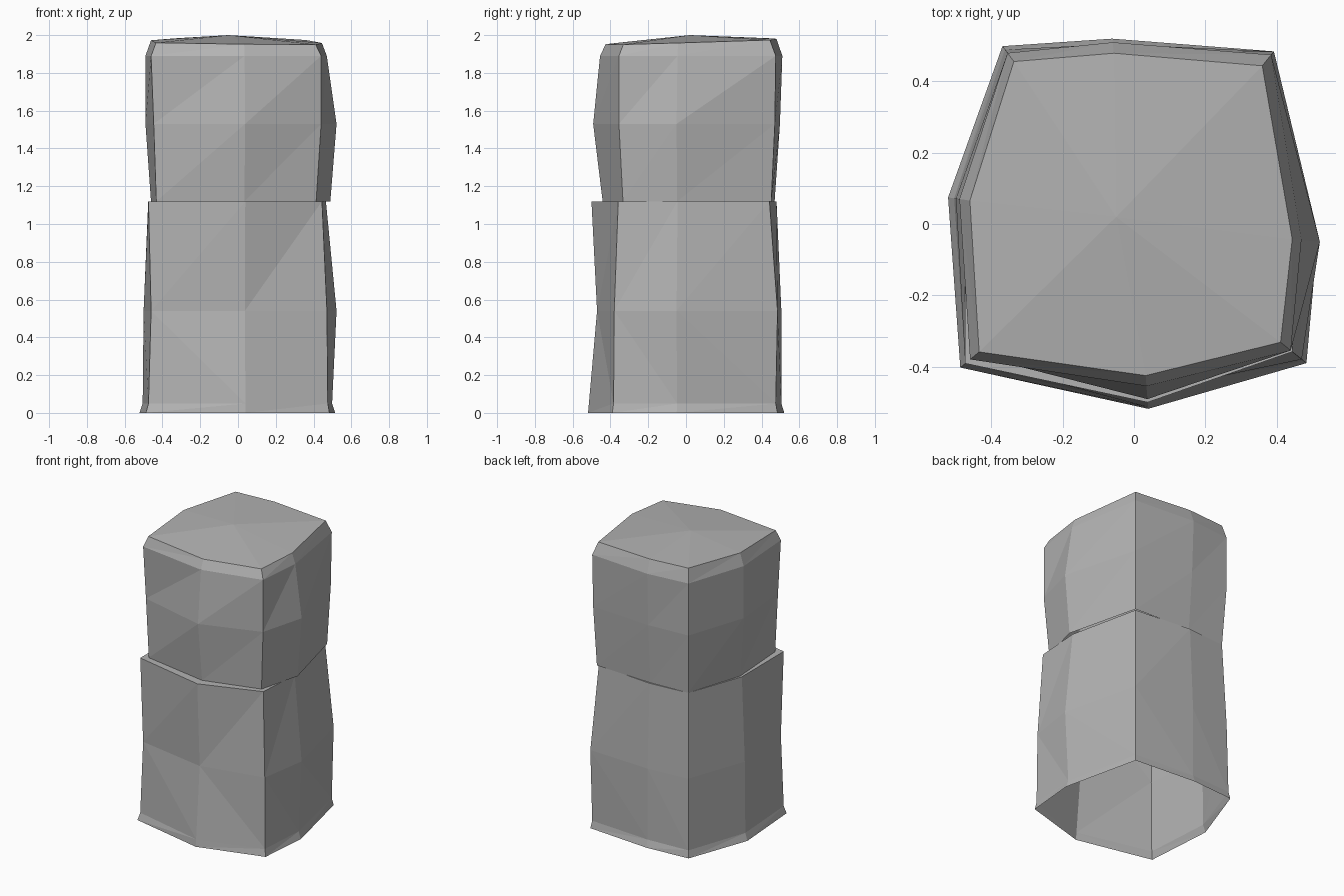
import bpy
import bmesh
from mathutils import Vector

cube = bpy.data.objects.get("Cube")
if cube:
    bpy.data.objects.remove(cube, do_unlink=True)

# Single stone colour
stone = bpy.data.materials.new("stone_grey")
stone.use_nodes = True
grey = (0.45, 0.45, 0.45, 1)
stone.diffuse_color = grey
stone.node_tree.nodes["Principled BSDF"].inputs["Base Color"].default_value = grey

# Shared plan outline, counter-clockwise from the front right corner
OUTLINE = [Vector(p) for p in (
    (-.46, -.38), (.035, -.455), (.44, -.355), (.47, -.045),
    (.385, .475), (-.06, .51), (-.355, .48), (-.49, .07))]


def add_ring(bm, height, scales, tilt=(0, 0)):
    """One course of vertices: the outline pushed in or out at each point."""
    ring = []
    for point, scale in zip(OUTLINE, scales):
        x, y = point * scale
        ring.append(bm.verts.new((x, y, height + tilt[0] * x + tilt[1] * y)))
    return ring


def add_band(bm, lower, upper, rising):
    """Triangulated strip between two courses, with a chosen diagonal."""
    count = len(lower)
    for i in range(count):
        j = (i + 1) % count
        a, b, c, d = lower[i], lower[j], upper[j], upper[i]
        faces = ((a, b, c), (a, c, d)) if rising else ((a, b, d), (b, c, d))
        for face in faces:
            bm.faces.new(face)


def stone_block(name, courses, peak, tilt=(0, 0)):
    """Rough-hewn block, open below; courses are (height, rising, scales)."""
    bm = bmesh.new()
    previous = None
    for index, (height, rising, scales) in enumerate(courses):
        last = index == len(courses) - 1
        ring = add_ring(bm, height, scales, tilt if last else (0, 0))
        if previous:
            add_band(bm, previous, ring, rising)
        previous = ring
    # Top cap fans out from its peak
    centre = bm.verts.new(peak)
    for i, vert in enumerate(previous):
        bm.faces.new((vert, previous[(i + 1) % len(previous)], centre))
    mesh = bpy.data.meshes.new(name)
    bm.to_mesh(mesh)
    bm.free()
    mesh.materials.append(stone)
    block = bpy.data.objects.new(name, mesh)
    bpy.context.collection.objects.link(block)
    return block


# Lower block with a flared foot
stone_block("lower_block", [
    (0, True, (1.06, 1.14, 1.1, 1.095, 1.02, 1.02, 1.04, 1.065)),
    (.05, True, (1.03, 1.13, 1.08, 1.06, 1, .99, 1.02, 1.03)),
    (.54, False, (1, 1.035, 1.07, 1.11, 1.02, .99, 1, 1.02)),
    (1.12, True, (1.03, 1.1, 1.01, .99, .93, .94, .95, .97)),
], peak=(0, 0, 1.12))

# Upper block with a chamfered, slightly domed top
stone_block("upper_block", [
    (1.12, True, (.94, .97, .94, 1.04, .95, .92, .95, .94)),
    (1.53, True, (.97, 1.08, 1, 1.11, .99, .975, 1, 1)),
    (1.89, True, (1,) * len(OUTLINE)),
    (1.965, True, (.945, .935, .935, .945, .935, .94, .95, .94)),
], peak=(-.05, .02, 2), tilt=(-.012, .03))
